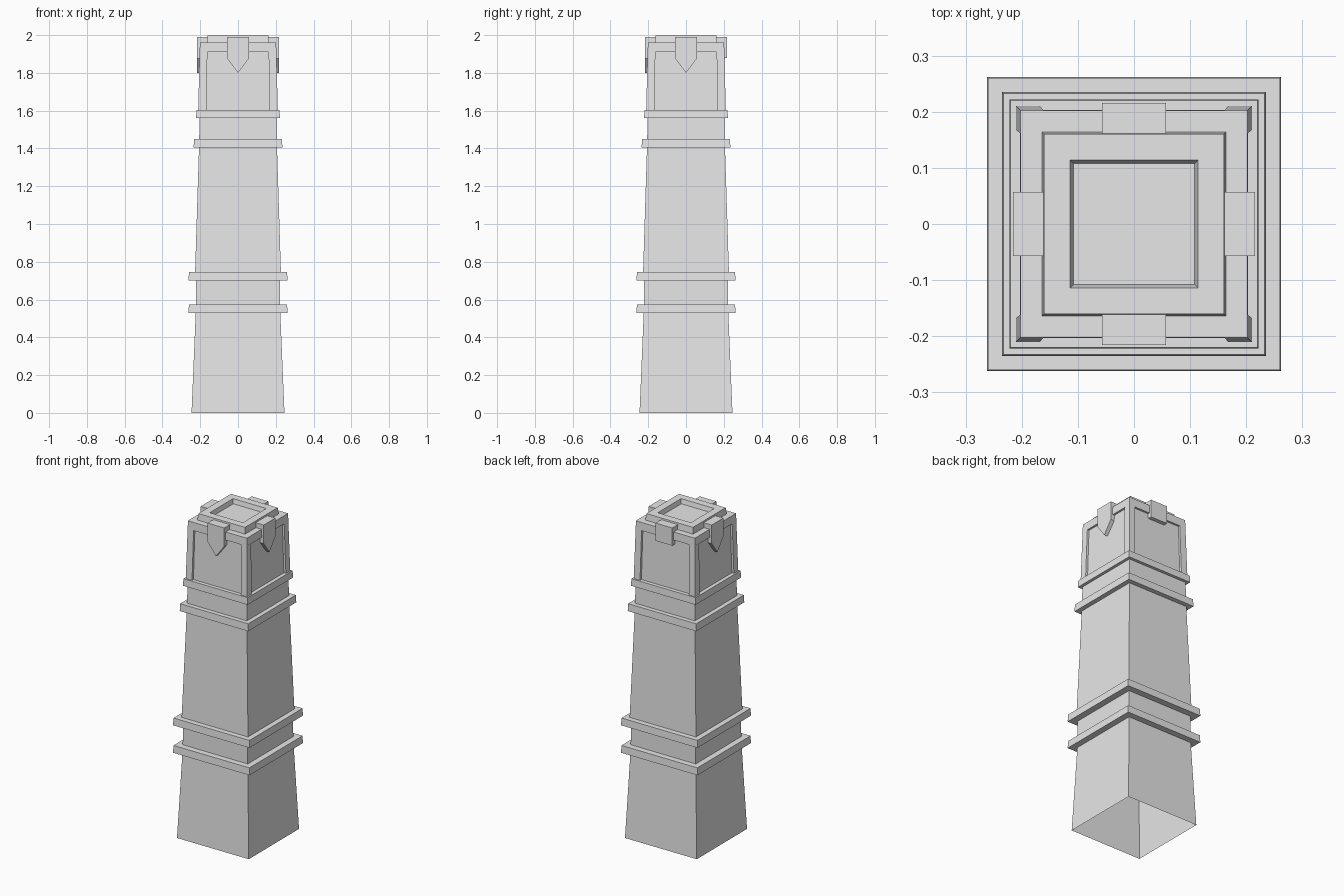
import bpy
from math import pi
from mathutils import Matrix, Vector

old = bpy.data.objects.get("Cube")
if old:
    bpy.data.objects.remove(old, do_unlink=True)

stone = bpy.data.materials.new("grey_stone")
stone.use_nodes = True
GREY = (0.8, 0.8, 0.8, 1)
stone.diffuse_color = GREY
stone.node_tree.nodes["Principled BSDF"].inputs["Base Color"].default_value = GREY


def make(name, verts, faces):
    mesh = bpy.data.meshes.new(name)
    mesh.from_pydata(verts, [], faces)
    mesh.materials.append(stone)
    obj = bpy.data.objects.new(name, mesh)
    bpy.context.collection.objects.link(obj)
    return obj


def loft(name, profile, closed=False, cap_top=False):
    """Sweep a (half width, height) profile around a square plan."""
    verts = [(sx * h, sy * h, z) for h, z in profile
             for sx, sy in ((-1, -1), (1, -1), (1, 1), (-1, 1))]
    n = len(profile)
    faces = []
    for i in range(n if closed else n - 1):
        a, b = 4 * i, 4 * ((i + 1) % n)
        for k in range(4):
            m = (k + 1) % 4
            faces.append((a + k, a + m, b + m, b + k))
    if cap_top:
        faces.append(tuple(range(4 * n - 4, 4 * n)))
    return make(name, verts, faces)


def prism(name, outline, y_front, y_back, angle):
    """Extrude an (x, z) outline along y, then turn it to one side."""
    n = len(outline)
    turn = Matrix.Rotation(angle, 3, 'Z')
    verts = [turn @ Vector((x, y, z)) for y in (y_front, y_back) for x, z in outline]
    faces = [tuple(range(n)), tuple(reversed(range(n, 2 * n)))]
    faces += [(i, i + n, (i + 1) % n + n, (i + 1) % n) for i in range(n)]
    return make(name, verts, faces)


# Hollow tapering shaft, open underneath
loft("shaft", [(0.246, 0), (0.223, 0.55), (0.222, 0.72), (0.228, 0.72),
               (0.206, 1.42), (0.203, 1.6)])

# Projecting bands
bands = {"lower_band": (0.53, 0.575, 0.262, 0.215),
         "middle_band": (0.70, 0.745, 0.262, 0.215),
         "upper_band": (1.405, 1.45, 0.235, 0.195),
         "collar_band": (1.56, 1.603, 0.222, 0.18)}
for name, (low, high, outer, inner) in bands.items():
    loft(name, [(inner, low), (outer, low), (outer - 0.002, high), (inner, high)],
         closed=True)

# Head: recessed panels, top rail and splayed corner posts
loft("head_panels", [(0.197, 1.58), (0.19, 1.95)], cap_top=True)
loft("head_rail", [(0.15, 1.91), (0.203, 1.91), (0.202, 1.96), (0.15, 1.96)], closed=True)
for sx in (-1, 1):
    for sy in (-1, 1):
        verts = [(sx * x, sy * y, z)
                 for a, b, z in ((0.168, 0.211, 1.59), (0.162, 0.203, 1.915))
                 for x, y in ((a, a), (b, a), (b, b), (a, b))]
        faces = [(3, 2, 1, 0), (4, 5, 6, 7)]
        faces += [(k, (k + 1) % 4, (k + 1) % 4 + 4, k + 4) for k in range(4)]
        if sx * sy < 0:
            faces = [f[::-1] for f in faces]
        make("corner_post", verts, faces)

# Raised cap with a sunken square top
loft("cap", [(0.164, 1.955), (0.16, 2.0), (0.114, 2.0), (0.108, 1.972)], cap_top=True)

# Hanging tabs: three pointed, a short square one at the back
pointed = [(-0.057, 1.99), (-0.057, 1.875), (0, 1.8), (0.057, 1.875), (0.057, 1.99)]
square = [(-0.057, 1.99), (-0.057, 1.88), (0.057, 1.88), (0.057, 1.99)]
for name, shape, turns in (("front_tab", pointed, 0), ("left_tab", pointed, 1),
                           ("back_tab", square, 2), ("right_tab", pointed, 3)):
    prism(name, shape, -0.216, -0.155, turns * pi / 2)
